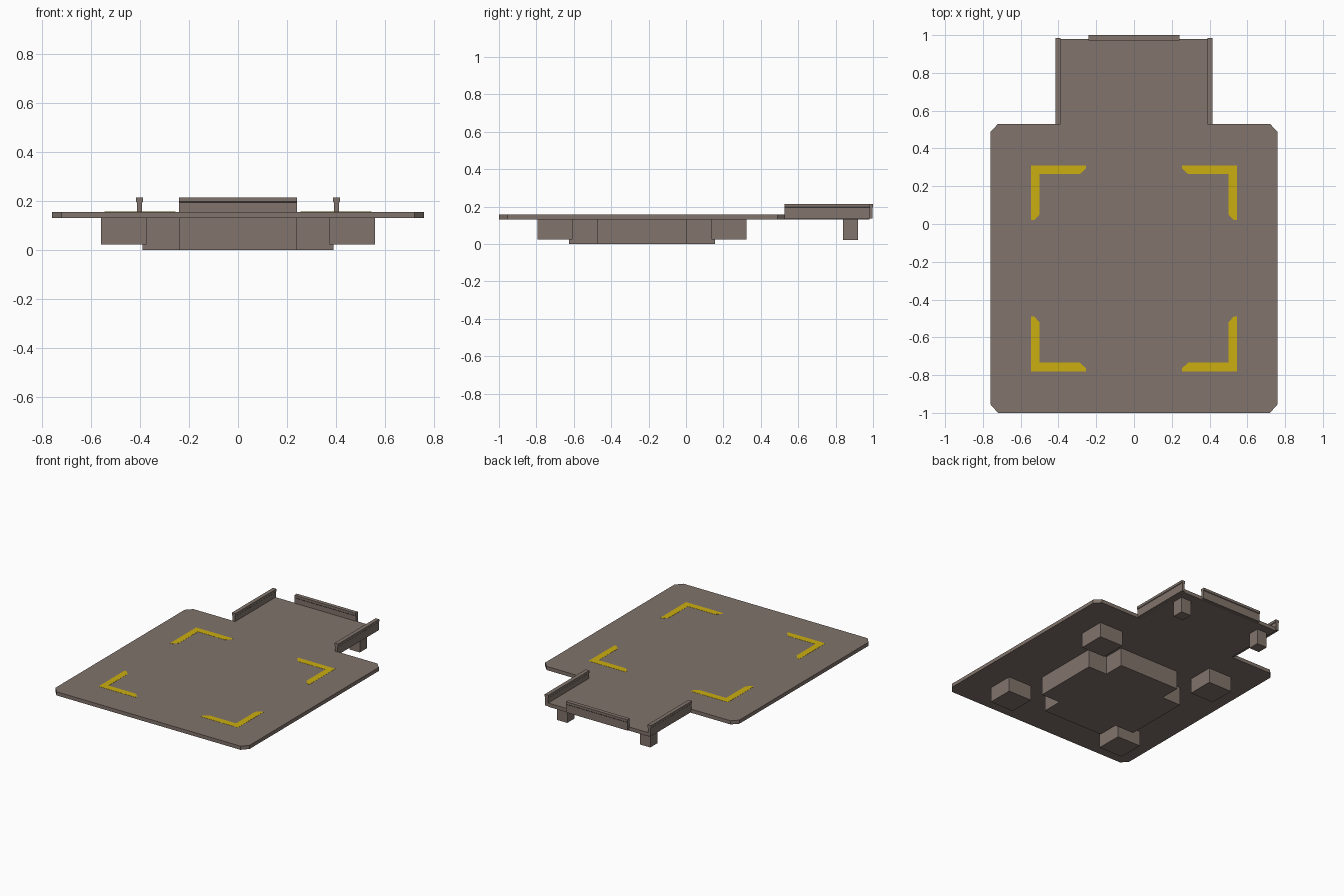
import bpy, bmesh
from mathutils import Vector

if "Cube" in bpy.data.objects:
    bpy.data.objects.remove(bpy.data.objects["Cube"])


def material(name, rgb):
    m = bpy.data.materials.new(name)
    m.diffuse_color = (*rgb, 1)
    m.use_nodes = True
    m.node_tree.nodes["Principled BSDF"].inputs["Base Color"].default_value = m.diffuse_color
    return m


METAL = material("warm grey metal", (0.22, 0.173, 0.15))
YELLOW = material("yellow paint", (0.60, 0.42, 0.005))
CY = -0.235            # centre of the main pad in y
BOTTOM, TOP = 0.131, 0.157


def extrude(name, points, direction, mat=METAL):
    """Solid made from a closed 3D outline swept along a direction."""
    bm = bmesh.new()
    face = bm.faces.new([bm.verts.new(p) for p in points])
    new = bmesh.ops.extrude_face_region(bm, geom=[face])["geom"]
    verts = [v for v in new if isinstance(v, bmesh.types.BMVert)]
    bmesh.ops.translate(bm, verts=verts, vec=Vector(direction))
    bmesh.ops.recalc_face_normals(bm, faces=bm.faces)
    mesh = bpy.data.meshes.new(name)
    bm.to_mesh(mesh)
    bm.free()
    mesh.materials.append(mat)
    obj = bpy.data.objects.new(name, mesh)
    bpy.context.collection.objects.link(obj)
    return obj


def slab(name, outline, z0, z1, mat=METAL):
    return extrude(name, [(x, y, z0) for x, y in outline], (0, 0, z1 - z0), mat)


def block(name, x, y, w, d, z0, z1):
    w, d = w / 2, d / 2
    return slab(name, [(x - w, y - d), (x + w, y - d), (x + w, y + d), (x - w, y + d)], z0, z1)


# Deck: chamfered pad with a narrower tongue at the back
half = [(0.72, -1), (0.76, -0.955), (0.76, 0.488), (0.72, 0.53), (0.393, 0.53), (0.393, 0.98)]
slab("deck", half + [(-x, y) for x, y in reversed(half)], BOTTOM, TOP)

# Cross-shaped core under the pad
a, b = 0.24, 0.39
core = [(b, -a), (b, a), (a, a), (a, b), (-a, b), (-a, a),
        (-b, a), (-b, -a), (-a, -a), (-a, -b), (a, -b), (a, -a)]
slab("core", [(x, y + CY) for x, y in core], 0, BOTTOM)

# Corner feet and painted corner brackets
bracket = [(0.545, 0.545), (0.255, 0.545), (0.255, 0.528), (0.287, 0.499),
           (0.499, 0.499), (0.499, 0.287), (0.528, 0.255), (0.545, 0.255)]
for sx in (-1, 1):
    for sy in (-1, 1):
        block("corner_foot", sx * 0.466, CY + sy * 0.466, 0.187, 0.187, 0.024, BOTTOM)
        slab("corner_mark", [(sx * x, CY + sy * y) for x, y in bracket], TOP - 0.002, TOP + 0.001, YELLOW)

# Rails around the tongue: thin wall with a slightly wider cap (offset, height)
rail = [(-0.010, 0.137), (0.010, 0.137), (0.010, 0.194), (0.014, 0.198),
        (0.014, 0.215), (-0.014, 0.215), (-0.014, 0.198), (-0.010, 0.194)]
for sx in (-1, 1):
    extrude("side_rail", [(sx * (0.402 + u), 0.526, z) for u, z in rail], (0, 0.459, 0))
    block("tongue_leg", sx * 0.325, 0.88, 0.08, 0.08, 0.022, BOTTOM)
extrude("back_rail", [(-0.24, 0.986 + u, z) for u, z in rail], (0.48, 0, 0))
